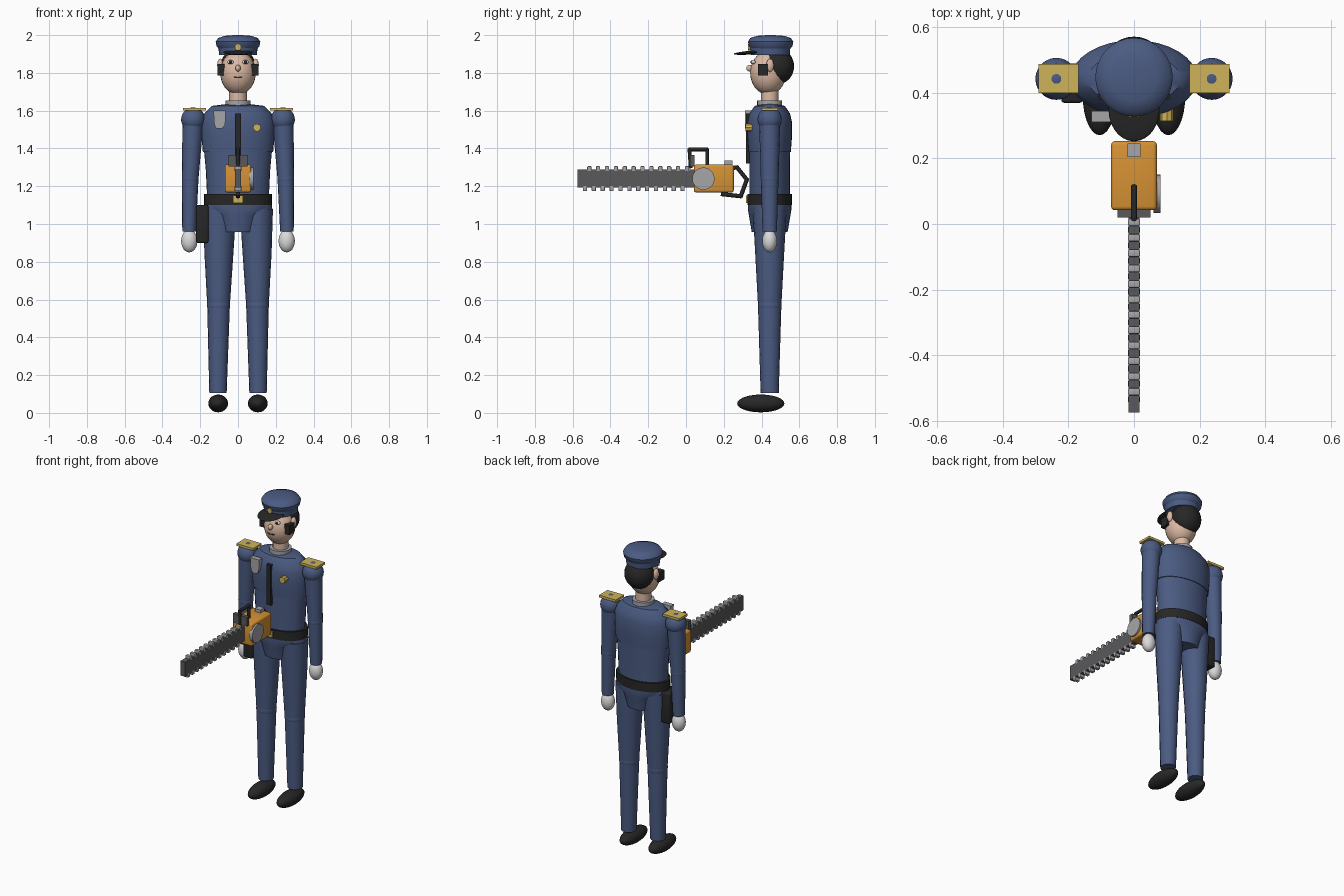
import bpy, bmesh, math
from mathutils import Vector, Matrix

old = bpy.data.objects.get("Cube")
if old:
    bpy.data.objects.remove(old, do_unlink=True)


def colour(name, r, g, b):
    m = bpy.data.materials.new(name)
    m.diffuse_color = (r, g, b, 1)
    m.use_nodes = True
    m.node_tree.nodes["Principled BSDF"].inputs["Base Color"].default_value = (r, g, b, 1)
    return m


BLUE = colour("uniform blue", .07, .105, .225)
BLACK = colour("black leather", .02, .02, .02)
SKIN = colour("skin", .72, .49, .37)
WHITE = colour("glove white", .7, .7, .7)
GREY = colour("light metal", .38, .38, .4)
STEEL = colour("dark steel", .1, .1, .105)
GOLD = colour("gold", .62, .45, .1)
ORANGE = colour("saw orange", .68, .29, .035)

BODY_Y = .443


def finish(name, bm, mat, smooth=True):
    me = bpy.data.meshes.new(name)
    bmesh.ops.recalc_face_normals(bm, faces=bm.faces)
    bm.to_mesh(me)
    bm.free()
    me.materials.append(mat)
    ob = bpy.data.objects.new(name, me)
    bpy.context.collection.objects.link(ob)
    if smooth:
        bpy.ops.object.select_all(action='DESELECT')
        ob.select_set(True)
        bpy.context.view_layer.objects.active = ob
        bpy.ops.object.shade_smooth_by_angle(angle=math.radians(40))
    return ob


def ball(name, pos, radii, mat):
    bm = bmesh.new()
    bmesh.ops.create_uvsphere(bm, u_segments=28, v_segments=18, radius=1,
                              matrix=Matrix.Translation(pos) @ Matrix.Diagonal((*radii, 1)))
    return finish(name, bm, mat)


def box(name, lo, hi, mat, bevel=0):
    lo, hi = Vector(lo), Vector(hi)
    bm = bmesh.new()
    bmesh.ops.create_cube(bm, size=1, matrix=Matrix.Translation((lo + hi) / 2)
                          @ Matrix.Diagonal((*(hi - lo), 1)))
    if bevel:
        bmesh.ops.bevel(bm, geom=bm.edges[:], offset=bevel, segments=3,
                        profile=.5, affect='EDGES')
    return finish(name, bm, mat, bevel > 0)


def loft(name, rings, mat, sides=24, cy=BODY_Y):
    """Closed tube through elliptical rings of (z, centre x, radius x, radius y)."""
    bm = bmesh.new()
    loops = []
    for z, cx, rx, ry in rings:
        loops.append([bm.verts.new((cx + rx * math.cos(a), cy + ry * math.sin(a), z))
                      for a in (2 * math.pi * i / sides for i in range(sides))])
    for a, b in zip(loops, loops[1:]):
        for i in range(sides):
            j = (i + 1) % sides
            bm.faces.new((a[i], a[j], b[j], b[i]))
    bm.faces.new(loops[0])
    bm.faces.new(loops[-1])
    return finish(name, bm, mat)


def disc(name, pos, radius, depth, axis, mat, sides=28):
    bm = bmesh.new()
    bmesh.ops.create_cone(bm, cap_ends=True, segments=sides, radius1=radius, radius2=radius,
                          depth=depth, matrix=Matrix.Translation(pos)
                          @ Matrix.Rotation(math.pi / 2, 4, axis))
    return finish(name, bm, mat)


def plate(name, outline, y0, y1, mat):
    """Front-facing plate cut from an x, z outline."""
    bm = bmesh.new()
    face = bm.faces.new([bm.verts.new((x, y0, z)) for x, z in outline])
    out = bmesh.ops.extrude_face_region(bm, geom=[face])
    for v in out["geom"]:
        if isinstance(v, bmesh.types.BMVert):
            v.co.y = y1
    return finish(name, bm, mat, False)


def rods(name, points, radius, mat):
    """Bent handle of straight rods in the x = 0 plane."""
    bm = bmesh.new()
    pts = [Vector((0, y, z)) for y, z in points]
    for a, b in zip(pts, pts[1:]):
        turn = (b - a).to_track_quat('Z', 'Y').to_matrix().to_4x4()
        bmesh.ops.create_cone(bm, cap_ends=True, segments=10, radius1=radius, radius2=radius,
                              depth=(b - a).length + radius,
                              matrix=Matrix.Translation((a + b) / 2) @ turn)
    return finish(name, bm, mat)


# Torso, hips and belt
loft("chest", [(1.38, 0, .186, .112), (1.46, 0, .193, .118), (1.54, 0, .193, .118),
               (1.585, 0, .178, .108), (1.625, 0, .14, .08), (1.635, 0, .06, .04)], BLUE, 32)
loft("abdomen", [(1.13, 0, .163, .107), (1.28, 0, .17, .107), (1.39, 0, .18, .108)], BLUE, 32)
loft("belt", [(1.1, 0, .18, .118), (1.16, 0, .18, .118)], BLACK, 32)
loft("hips", [(.958, 0, .1, .095), (1.045, 0, .13, .11), (1.075, 0, .182, .115),
              (1.11, 0, .178, .115)], BLUE, 32)
box("belt_buckle", (-.026, .317, 1.11), (.026, .33, 1.15), GOLD)
box("holster", (-.222, .37, .9), (-.157, .49, 1.1), BLACK, .008)
loft("collar", [(1.62, 0, .066, .066), (1.655, 0, .066, .066)], GREY)
loft("neck", [(1.62, 0, .047, .047), (1.75, 0, .047, .047)], SKIN)

# Chest details
plate("tie", [(-.016, 1.32), (.016, 1.32), (.016, 1.585), (-.016, 1.585)], .317, .345, BLACK)
plate("chest_pocket", [(-.13, 1.6), (-.065, 1.6), (-.068, 1.525), (-.085, 1.505),
                       (-.115, 1.505), (-.125, 1.525)], .312, .345, GREY)
disc("chest_badge", (.1, .335, 1.51), .021, .04, 'X', GOLD, 8)

# Arms and legs
for side, s in (("left", 1), ("right", -1)):
    ball(side + "_shoulder", (s * .237, BODY_Y, 1.553), (.064, .064, .064), BLUE)
    loft(side + "_upper_arm", [(1.24, s * .253, .044, .047), (1.55, s * .238, .056, .056)],
         BLUE, 16)
    ball(side + "_elbow", (s * .253, BODY_Y, 1.24), (.0445, .0475, .046), BLUE)
    loft(side + "_forearm", [(.96, s * .259, .036, .038), (1.24, s * .253, .044, .047)],
         BLUE, 16)
    ball(side + "_glove", (s * .258, BODY_Y, .91), (.043, .039, .06), WHITE)
    box(side + "_epaulette", (s * .231 - .061, .4, 1.6), (s * .231 + .061, .488, 1.615), GOLD)
    loft(side + "_thigh", [(.57, s * .103, .06, .062), (.85, s * .101, .077, .077),
                           (1.08, s * .097, .088, .09)], BLUE, 16)
    ball(side + "_knee", (s * .103, BODY_Y, .57), (.061, .063, .06), BLUE)
    loft(side + "_shin", [(.105, s * .106, .046, .048), (.57, s * .103, .06, .062)], BLUE, 16)
    ball(side + "_shoe", (s * .105, .396, .05), (.052, .125, .047), BLACK)

# Head
ball("head", (0, .435, 1.8), (.094, .095, .115), SKIN)
ball("hair", (0, .485, 1.835), (.092, .087, .095), BLACK)
ball("nose", (0, .337, 1.825), (.014, .018, .018), SKIN)
plate("mouth", [(-.025, 1.782), (-.02, 1.772), (.02, 1.772), (.025, 1.782)], .342, .36, BLACK)
for side, s in (("left", 1), ("right", -1)):
    ball(side + "_eye", (s * .04, .357, 1.857), (.017, .012, .011), WHITE)
    ball(side + "_pupil", (s * .04, .349, 1.857), (.009, .008, .009), BLACK)
    ball(side + "_ear", (s * .094, .445, 1.84), (.016, .02, .035), SKIN)
    box(side + "_sideburn", (s * .09 - .018, .38, 1.785), (s * .09 + .018, .435, 1.847), BLACK)

# Peaked cap
loft("cap_band", [(1.895, 0, .1, .103), (1.94, 0, .104, .107)], BLUE, 32, .446)
loft("cap_crown", [(1.925, 0, .1, .1), (1.94, 0, .113, .115), (1.965, 0, .118, .12),
                   (1.985, 0, .105, .107), (1.996, 0, .07, .072), (2, 0, .02, .02)],
     BLUE, 32, .448)
visor = ball("cap_visor", (0, .35, 1.908), (.078, .098, .01), BLACK)
visor.data.transform(Matrix.Translation((0, .35, 1.908)) @ Matrix.Rotation(.08, 4, 'X')
                     @ Matrix.Translation((0, -.35, -1.908)))
disc("cap_badge", (0, .337, 1.935), .017, .02, 'X', GOLD, 12)

# Chainsaw motor
box("saw_body", (-.07, .042, 1.167), (.07, .253, 1.315), ORANGE, .012)
disc("saw_side_cover", (.07, .092, 1.24), .059, .022, 'Y', GREY)
box("saw_fuel_cap", (-.02, .205, 1.31), (.02, .245, 1.335), GREY)
box("saw_hand_guard", (-.05, .02, 1.305), (.05, .045, 1.365), STEEL)
rods("saw_front_handle", [(.025, 1.3), (.018, 1.395), (.112, 1.395), (.112, 1.3)], .01, BLACK)
rods("saw_rear_handle", [(.24, 1.295), (.27, 1.3), (.322, 1.235), (.29, 1.147),
                         (.19, 1.158)], .011, BLACK)

# Guide bar and chain
box("saw_bar", (-.017, -.575, 1.193), (.017, .06, 1.288), STEEL)
for row, z, start in (("upper", 1.292, -.512), ("lower", 1.188, -.535)):
    for i in range(12):
        y = start + i * .047
        box(f"{row}_chain_tooth_{i + 1}", (-.018, y - .011, z - .014),
            (.018, y + .011, z + .014), GREY, .004)
